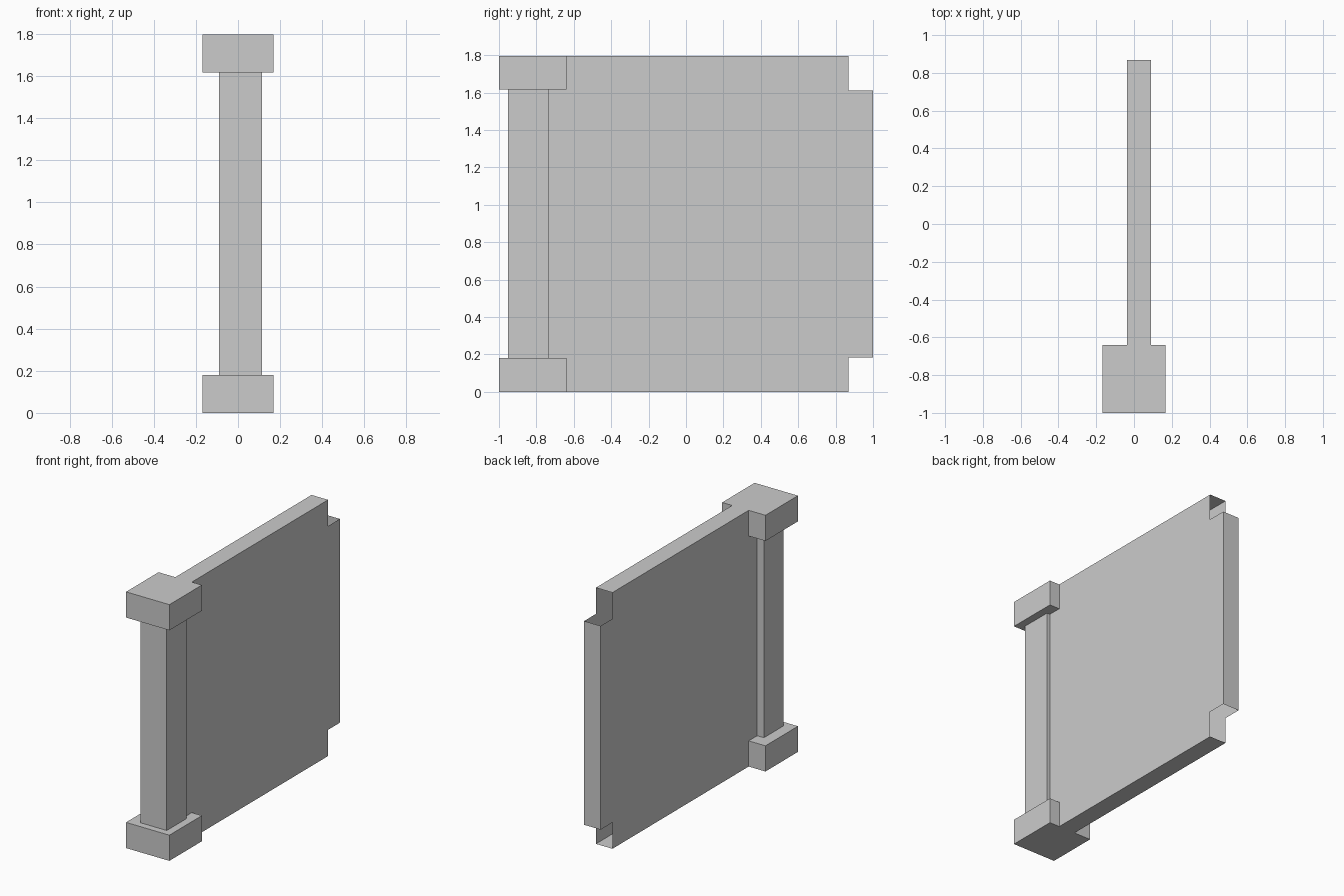
import bpy, bmesh

if "Cube" in bpy.data.objects:
    bpy.data.objects.remove(bpy.data.objects["Cube"])

H = 1.796          # total height
CAP = 0.18         # height of the cap and base blocks


def finish(name, bm):
    mesh = bpy.data.meshes.new(name)
    bm.to_mesh(mesh)
    bm.free()
    obj = bpy.data.objects.new(name, mesh)
    bpy.context.collection.objects.link(obj)
    return obj


def box(name, x, y, z, open_ends=False):
    bm = bmesh.new()
    bmesh.ops.create_cube(bm, size=1)
    for v in bm.verts:
        v.co = [r[0] if c < 0 else r[1] for c, r in zip(v.co, (x, y, z))]
    if open_ends:
        ends = [f for f in bm.faces if abs(f.normal.z) > 0.5]
        bmesh.ops.delete(bm, geom=ends, context='FACES_ONLY')
    return finish(name, bm)


# Square base and cap, with the post between them
for part, z0 in (("post_base", 0), ("post_cap", H - CAP)):
    box(part, (-0.168, 0.168), (-1, -0.64), (z0, z0 + CAP))
box("post", (-0.09, 0.114), (-0.952, -0.734), (CAP, H - CAP), open_ends=True)

# Wall panel: stepped side outline, hollow and open at the two end notches
Z0, Z1 = CAP + 0.004, H - CAP - 0.004
outline = [(-0.64, 0), (0.869, 0), (0.869, Z0), (1, Z0), (1, Z1), (0.869, Z1),
           (0.869, H), (-0.64, H), (-0.64, H - CAP), (-0.734, H - CAP),
           (-0.734, CAP), (-0.64, CAP)]
bm = bmesh.new()
left = [bm.verts.new((-0.038, y, z)) for y, z in outline]
right = [bm.verts.new((0.09, y, z)) for y, z in outline]
bm.faces.new(left[::-1])
bm.faces.new(right)
for i in (0, 3, 6):   # bottom, far end and top strips
    bm.faces.new((left[i], left[i + 1], right[i + 1], right[i]))
bmesh.ops.recalc_face_normals(bm, faces=bm.faces)
finish("wall_panel", bm)
